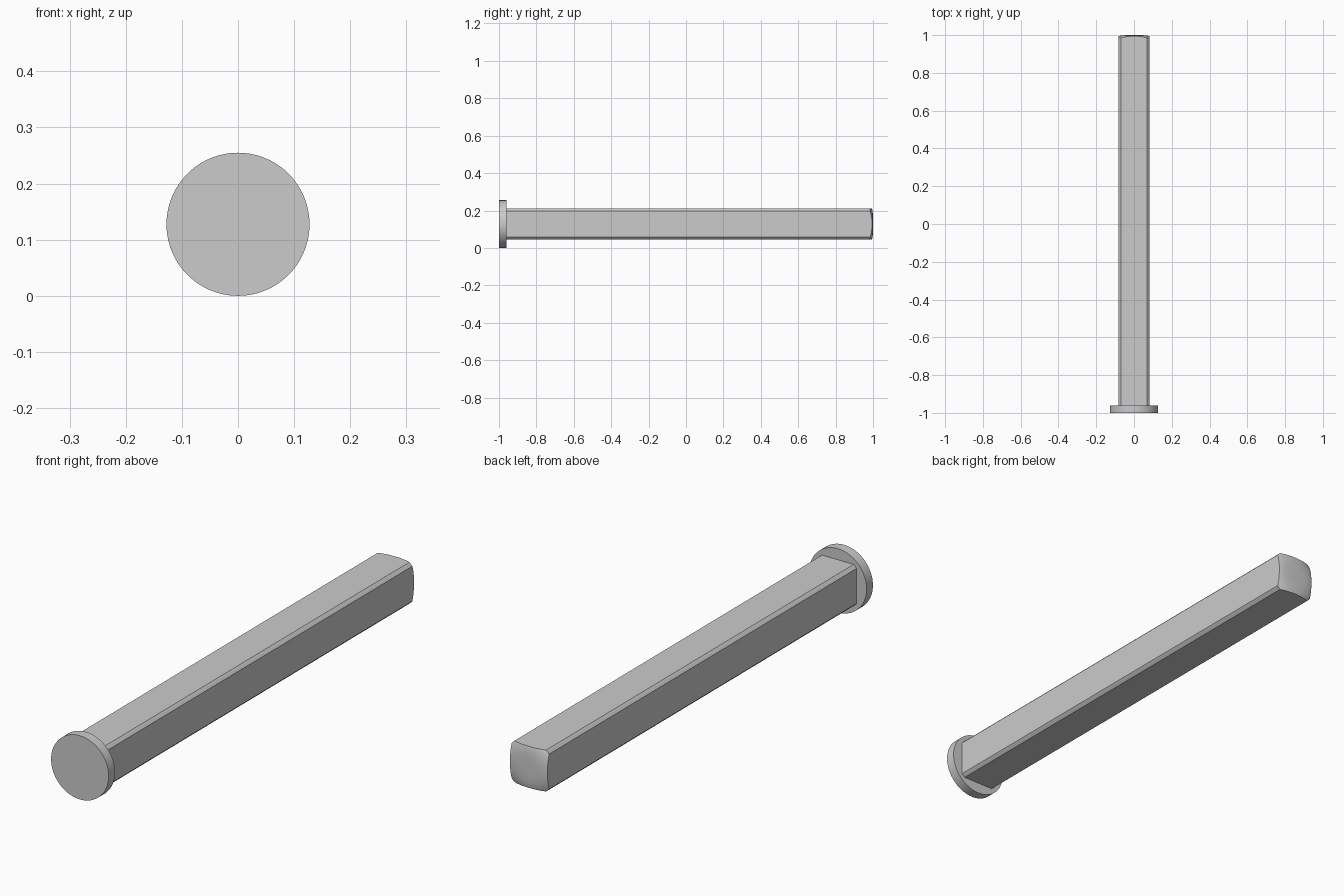
import bpy, bmesh, math

if "Cube" in bpy.data.objects:
    bpy.data.objects.remove(bpy.data.objects["Cube"])

HALF = 0.083        # half width of the square bar
ROUND = 0.1086      # radius that trims the bar's long edges
HEAD_R = 0.1275     # radius of the round head
CZ = HEAD_R         # axis height
HEAD_BACK = -0.96

grey = bpy.data.materials.new("light_grey")
grey.diffuse_color = (0.6, 0.6, 0.6, 1)
grey.use_nodes = True
grey.node_tree.nodes["Principled BSDF"].inputs["Base Color"].default_value = grey.diffuse_color


def finish(name, bm):
    bmesh.ops.recalc_face_normals(bm, faces=bm.faces)
    mesh = bpy.data.meshes.new(name)
    bm.to_mesh(mesh)
    bm.free()
    mesh.materials.append(grey)
    ob = bpy.data.objects.new(name, mesh)
    bpy.context.collection.objects.link(ob)
    bpy.ops.object.select_all(action='DESELECT')
    ob.select_set(True)
    bpy.context.view_layer.objects.active = ob
    bpy.ops.object.shade_smooth_by_angle(angle=math.radians(30))
    return ob


def loft(bm, rings):
    """Join equal rings of vertices with quads."""
    for a, b in zip(rings, rings[1:]):
        n = len(a)
        for i in range(n):
            j = (i + 1) % n
            bm.faces.new((a[i], a[j], b[j], b[i]))


# Round head: a thin disc
bm = bmesh.new()
angles = [2 * math.pi * i / 96 for i in range(96)]
rings = [[bm.verts.new((HEAD_R * math.cos(a), y, CZ + HEAD_R * math.sin(a)))
          for a in angles] for y in (-1.0, HEAD_BACK)]
loft(bm, rings)
for r in rings:
    bm.faces.new(r)
finish("round_head", bm)

# Square bar: flat sides, rounded long edges, domed far end
bm = bmesh.new()
a0 = math.acos(HALF / ROUND)
section = []
for q in range(4):
    base = q * math.pi / 2
    for i in range(12):                        # flat side
        t = -a0 + 2 * a0 * i / 12
        section.append((base + t, HALF / math.cos(t)))
    for i in range(4):                         # rounded edge
        section.append((base + a0 + (math.pi / 2 - 2 * a0) * i / 4, ROUND))


def ring(scale, y=None):
    out = []
    for a, r in section:
        r *= scale
        depth = 1.0 - 0.016 * (r / ROUND) ** 4 if y is None else y
        out.append(bm.verts.new((r * math.cos(a), depth, CZ + r * math.sin(a))))
    return out


rings = [ring(1, HEAD_BACK)] + [ring(s) for s in (1, 0.93, 0.85, 0.75, 0.62, 0.45, 0.25)]
loft(bm, rings)
bm.faces.new(rings[0])
tip = bm.verts.new((0, 1.0, CZ))
last = rings[-1]
for i in range(len(last)):
    bm.faces.new((last[i], last[(i + 1) % len(last)], tip))
finish("square_bar", bm)
